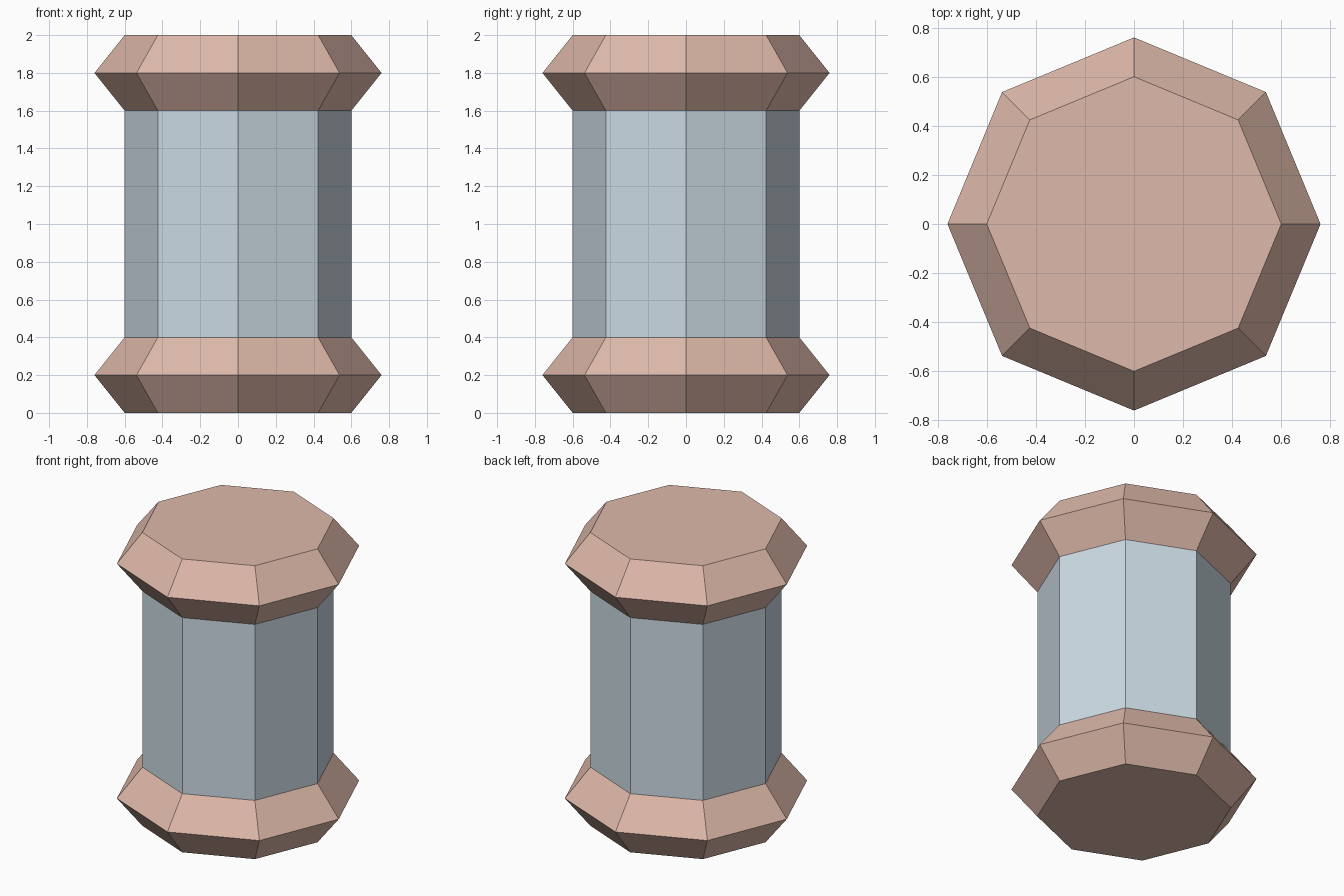
import bpy
import bmesh
from math import cos, sin, tau

SIDES = 8
BODY_R, RIM_R = 0.6, 0.76

cube = bpy.data.objects.get("Cube")
if cube:
    bpy.data.objects.remove(cube, do_unlink=True)


def make_material(name, rgb):
    mat = bpy.data.materials.new(name)
    mat.use_nodes = True
    color = (*rgb, 1.0)
    mat.diffuse_color = color
    mat.node_tree.nodes["Principled BSDF"].inputs["Base Color"].default_value = color
    return mat


def lathe(name, profile, mat, capped):
    """Spin (radius, height) pairs into a flat-sided solid."""
    bm = bmesh.new()
    rings = []
    for r, z in profile:
        rings.append([bm.verts.new((r * cos(tau * i / SIDES), r * sin(tau * i / SIDES), z))
                      for i in range(SIDES)])
    for low, high in zip(rings, rings[1:]):
        for i in range(SIDES):
            j = (i + 1) % SIDES
            bm.faces.new((low[i], low[j], high[j], high[i]))
    if capped:
        bm.faces.new(rings[0][::-1])
        bm.faces.new(rings[-1])
    mesh = bpy.data.meshes.new(name)
    bm.to_mesh(mesh)
    bm.free()
    mesh.materials.append(mat)
    obj = bpy.data.objects.new(name, mesh)
    bpy.context.collection.objects.link(obj)
    return obj


copper = make_material("pale copper", (0.73, 0.485, 0.40))
steel = make_material("pale blue grey", (0.60, 0.70, 0.77))

# Straight column between the collars
lathe("column", [(BODY_R, 0.4), (BODY_R, 1.6)], steel, capped=False)

# Matching flared collars at the bottom and top
for name, base in (("bottom_collar", 0.0), ("top_collar", 1.6)):
    lathe(name, [(BODY_R, base), (RIM_R, base + 0.2), (BODY_R, base + 0.4)], copper, capped=True)
